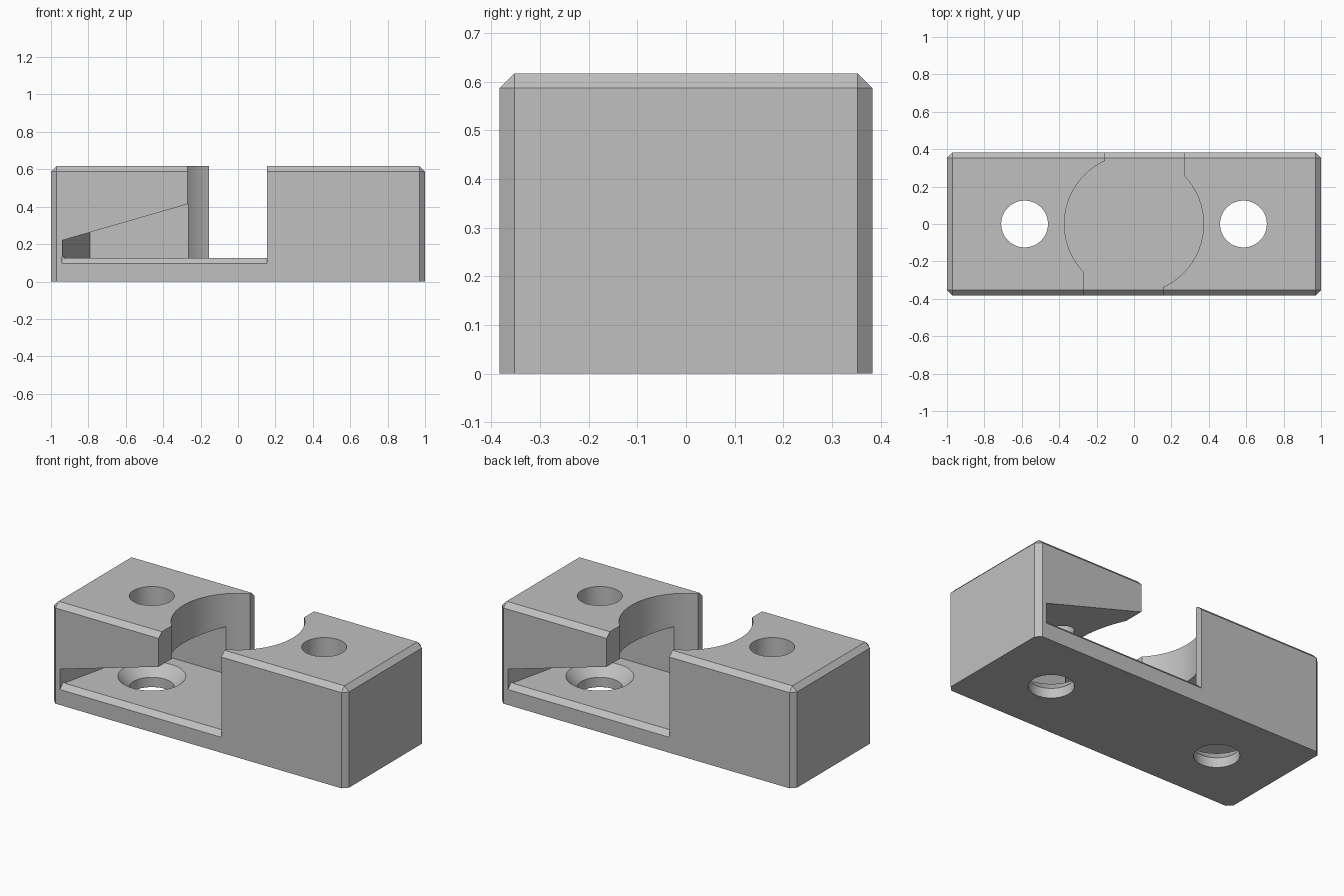
import bpy, bmesh, math
from mathutils import Matrix

cube = bpy.data.objects.get("Cube")
if cube:
    bpy.data.objects.remove(cube, do_unlink=True)

# Main sizes
HALF_X, HALF_Y, HEIGHT = 1.0, 0.383, 0.617
CHAMFER, FLOOR, BORE = 0.03, 0.125, 0.372
HOLE_X, HOLE_R, SINK_R = 0.585, 0.125, 0.19

grey = bpy.data.materials.new("plain grey")
grey.use_nodes = True
colour = (0.53, 0.53, 0.53, 1)
grey.diffuse_color = colour
grey.node_tree.nodes["Principled BSDF"].inputs["Base Color"].default_value = colour


def make_object(name, bm):
    bmesh.ops.recalc_face_normals(bm, faces=bm.faces)
    mesh = bpy.data.meshes.new(name)
    bm.to_mesh(mesh)
    bm.free()
    mesh.materials.append(grey)
    obj = bpy.data.objects.new(name, mesh)
    bpy.context.collection.objects.link(obj)
    return obj


def prism(name, low, high, turn):
    """Solid between two matching rings of points, turned about z."""
    bm = bmesh.new()
    a = [bm.verts.new(p) for p in low]
    b = [bm.verts.new(p) for p in high]
    bm.faces.new(a)
    bm.faces.new(b)
    for i in range(len(a)):
        j = (i + 1) % len(a)
        bm.faces.new((a[i], a[j], b[j], b[i]))
    bmesh.ops.transform(bm, matrix=Matrix.Rotation(turn, 4, "Z"), verts=bm.verts)
    return make_object(name, bm)


def round_cutter(name, x, z0, z1, r0, r1):
    bm = bmesh.new()
    bmesh.ops.create_cone(bm, cap_ends=True, segments=96, radius1=r0, radius2=r1, depth=z1 - z0,
                          matrix=Matrix.Translation((x, 0, (z0 + z1) / 2)))
    return make_object(name, bm)


# Block with chamfered top and upright edges
bm = bmesh.new()
bmesh.ops.create_cube(bm, size=1)
bmesh.ops.scale(bm, vec=(2 * HALF_X, 2 * HALF_Y, HEIGHT), verts=bm.verts)
bmesh.ops.translate(bm, vec=(0, 0, HEIGHT / 2), verts=bm.verts)
edges = [e for e in bm.edges if max(v.co.z for v in e.verts) > 0.1]
bmesh.ops.bevel(bm, geom=edges, offset=CHAMFER, segments=1, affect="EDGES")
block = make_object("clamp_block", bm)

# Central bore
cutters = [round_cutter("bore_cutter", 0, FLOOR, 1, BORE, BORE)]

# Each half: entry notch, wedge pocket, chamfered lip and countersunk hole
for turn, side in ((0, -1), (math.pi, 1)):
    notch = [(-0.27, -0.5), (0.155, -0.5), (0.155, -0.2), (-0.27, -0.2)]
    cutters.append(prism("notch_cutter", [(x, y, FLOOR) for x, y in notch],
                         [(x, y, 1) for x, y in notch], turn))

    pocket = [(-0.955, -0.45), (-0.2, -0.45), (-0.2, 0.262), (-0.79, 0.262)]
    cutters.append(prism("pocket_cutter", [(x, y, FLOOR) for x, y in pocket],
                         [(x, y, 0.22 + 0.289 * (x + 0.94)) for x, y in pocket], turn))

    y, z, d = -HALF_Y, FLOOR - CHAMFER, 0.04
    lip = [(y - d, z - d), (y + d, z + d), (y - d, z + d)]
    cutters.append(prism("lip_cutter", [(-0.94, *p) for p in lip],
                         [(0.155, *p) for p in lip], turn))

    x = side * HOLE_X
    cutters.append(round_cutter("hole_cutter", x, -0.1, 1, HOLE_R, HOLE_R))
    cutters.append(round_cutter("sink_cutter", x, FLOOR - (SINK_R - HOLE_R), FLOOR + 0.001,
                                HOLE_R, SINK_R))

# Carve the block and discard the cutters
bpy.ops.object.select_all(action="DESELECT")
bpy.context.view_layer.objects.active = block
block.select_set(True)
for cutter in cutters:
    mod = block.modifiers.new("carve", "BOOLEAN")
    mod.operation, mod.solver, mod.object = "DIFFERENCE", "EXACT", cutter
    bpy.ops.object.modifier_apply(modifier=mod.name)
    bpy.data.objects.remove(cutter, do_unlink=True)
bpy.ops.object.shade_smooth_by_angle(angle=math.radians(25))
